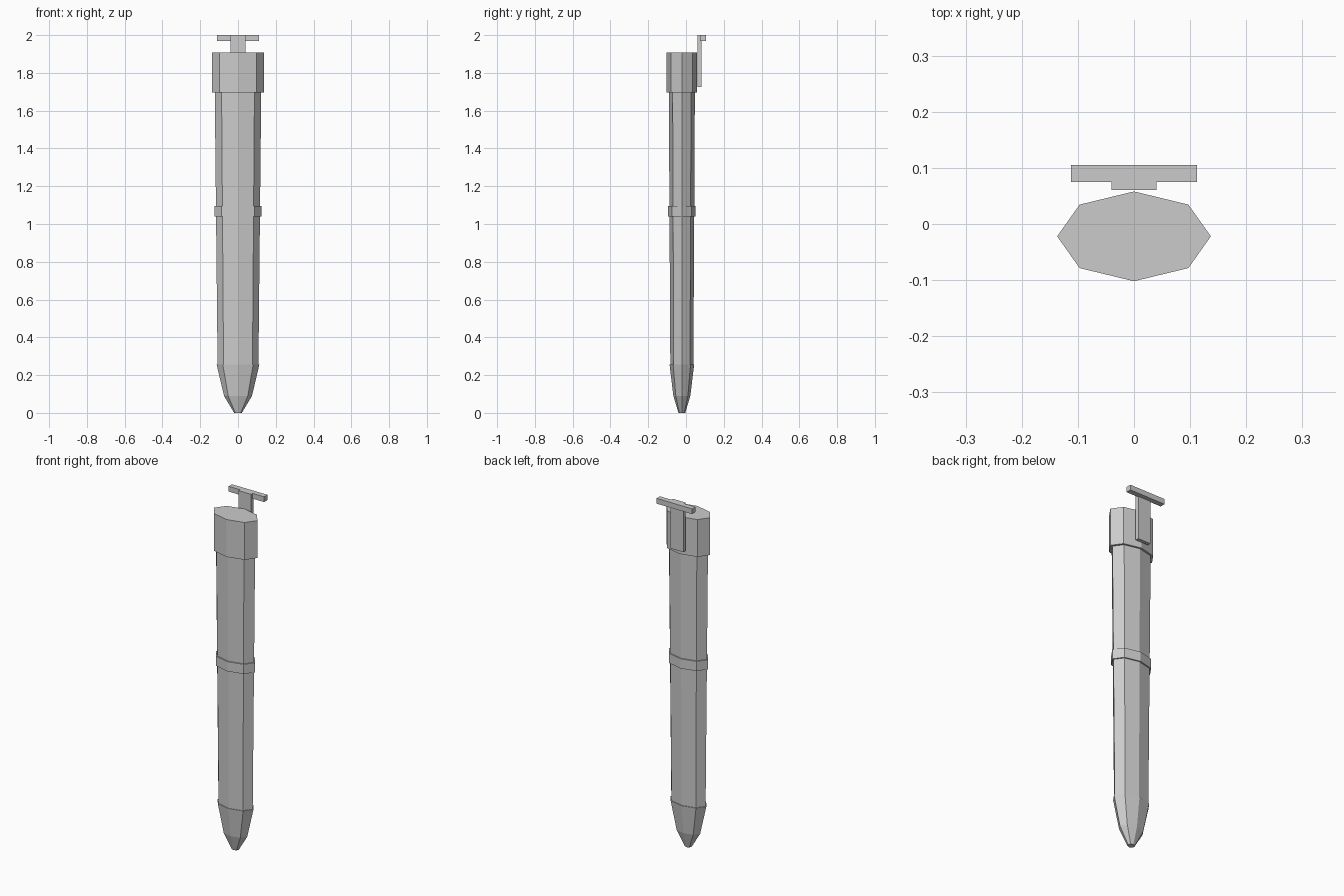
import bpy, bmesh
from math import cos, sin, pi

if "Cube" in bpy.data.objects:
    bpy.data.objects.remove(bpy.data.objects["Cube"])

CY = -0.022   # depth of the sheath's axis
SIDES = 8


def finish(name, bm):
    bmesh.ops.recalc_face_normals(bm, faces=bm.faces)
    mesh = bpy.data.meshes.new(name)
    bm.to_mesh(mesh)
    bm.free()
    bpy.context.collection.objects.link(bpy.data.objects.new(name, mesh))


def loft(name, sections):
    """Capped octagonal tube through (z, x radius, y radius) sections."""
    bm = bmesh.new()
    rings = []
    for z, rx, ry in sections:
        rings.append([bm.verts.new((rx * cos(2 * pi * i / SIDES),
                                    CY + ry * sin(2 * pi * i / SIDES), z))
                      for i in range(SIDES)])
    for a, b in zip(rings, rings[1:]):
        for i in range(SIDES):
            j = (i + 1) % SIDES
            bm.faces.new((a[i], a[j], b[j], b[i]))
    bm.faces.new(rings[0][::-1])
    bm.faces.new(rings[-1])
    finish(name, bm)


def box(name, lo, hi):
    bm = bmesh.new()
    bmesh.ops.create_cube(bm, size=1)
    for v in bm.verts:
        v.co = [(a + b) / 2 + c * (b - a) for a, b, c in zip(lo, hi, v.co)]
    finish(name, bm)


# Tapered sheath body
loft("sheath_body", [(0.245, 0.108, 0.061), (1.70, 0.123, 0.069)])
# Pointed metal tip
loft("sheath_tip", [(0, 0.02, 0.018), (0.09, 0.074, 0.045), (0.255, 0.113, 0.065)])
# Middle band and mouth collar
loft("middle_band", [(1.04, 0.124, 0.073), (1.095, 0.124, 0.073)])
loft("mouth_collar", [(1.695, 0.137, 0.08), (1.908, 0.137, 0.08)])
# Hanging strap and its cross bar
box("hanger_strap", (-0.04, 0.061, 1.725), (0.04, 0.081, 2.0))
box("hanger_crossbar", (-0.112, 0.075, 1.97), (0.112, 0.105, 2.0))
